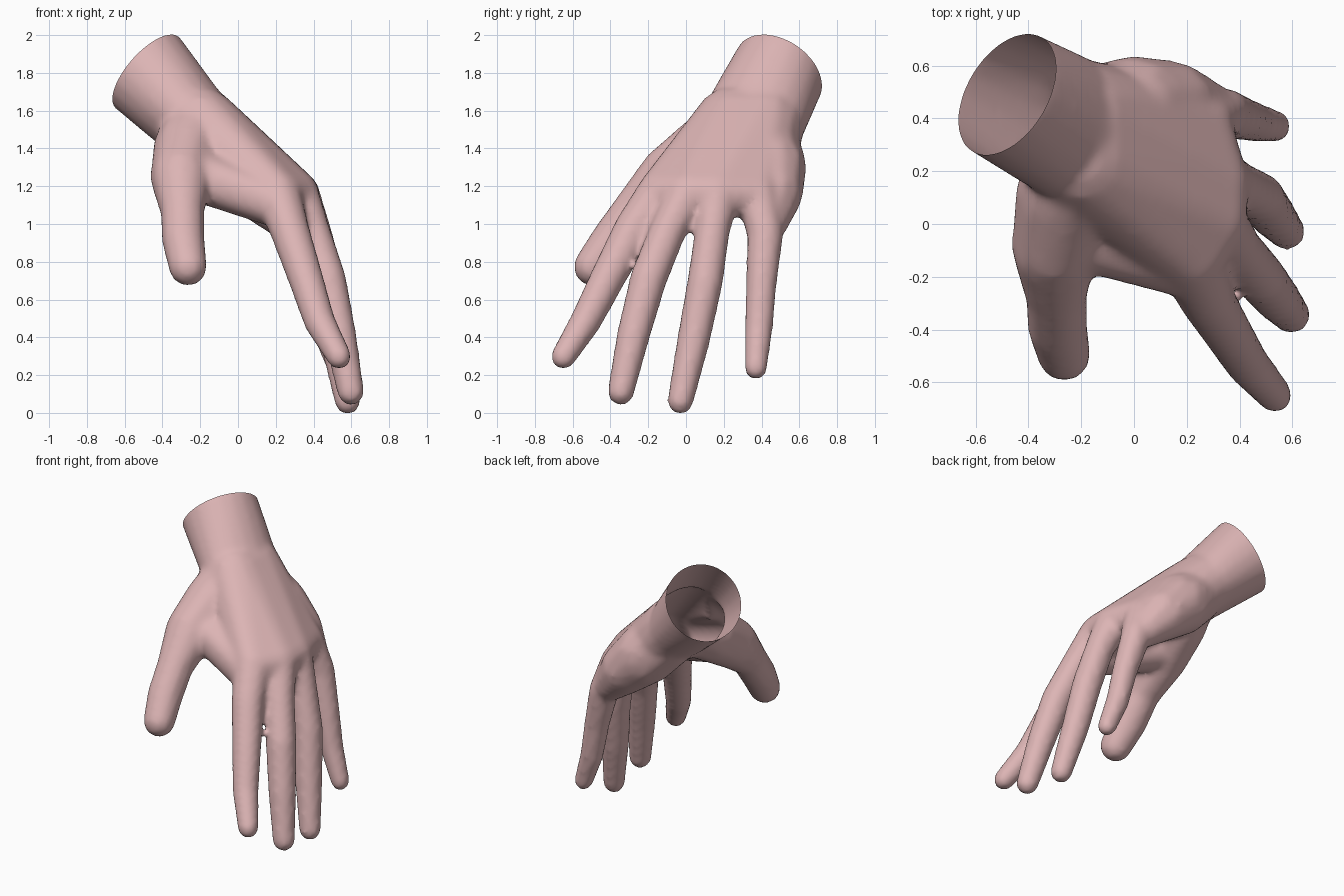
import bpy, bmesh, math
from mathutils import Vector

if "Cube" in bpy.data.objects:
    bpy.data.objects.remove(bpy.data.objects["Cube"], do_unlink=True)

skin = bpy.data.materials.new("skin_pink")
skin.use_nodes = True
skin.diffuse_color = (0.72, 0.46, 0.46, 1)
skin.node_tree.nodes["Principled BSDF"].inputs["Base Color"].default_value = skin.diffuse_color

bm = bmesh.new()


def hull(points):
    """Add the closed convex hull of some points."""
    verts = [bm.verts.new(p) for p in points]
    bmesh.ops.convex_hull(bm, input=verts)
    spare = [v for v in verts if v.is_valid and not v.link_faces]
    bmesh.ops.delete(bm, geom=spare, context="VERTS")


def ball(joint):
    """Points of a sphere given as x, y, z, radius."""
    centre, radius = Vector(joint[:3]), joint[3]
    points = []
    for i in range(1, 8):
        lat = math.pi * i / 8
        for j in range(12):
            lon = math.tau * j / 12
            points.append(centre + radius * Vector((math.sin(lat) * math.cos(lon),
                                                    math.sin(lat) * math.sin(lon), math.cos(lat))))
    return points + [centre + Vector((0, 0, radius)), centre - Vector((0, 0, radius))]


def oval(centre, axis, width, depth):
    """Points of an ellipse square to the axis, its width running across the hand."""
    axis = axis.normalized()
    across = (Vector((0, 1, 0)) - axis * axis.y).normalized()
    up = axis.cross(across)
    return [centre + across * width * math.cos(a) + up * depth * math.sin(a)
            for a in (math.tau * k / 20 for k in range(20))]


def chain(rings):
    for a, b in zip(rings, rings[1:]):
        hull(a + b)


# Wrist
wrist = Vector((-0.48, 0.49, 1.815))
forearm = Vector((0.68, -0.42, -0.60)).normalized()
palm_axis = Vector((0.70, -0.10, -0.70))
sections = [
    (wrist - forearm * 0.12, 0, 0.25, 0.26),
    (wrist, 0, 0.255, 0.255),
    (Vector((-0.26, 0.37, 1.58)), 0.2, 0.275, 0.215),
    (Vector((-0.05, 0.28, 1.37)), 0.6, 0.31, 0.185),
    (Vector((0.10, 0.22, 1.26)), 1, 0.34, 0.15),
]
chain([oval(c, forearm.lerp(palm_axis, t), w, d) for c, t, w, d in sections])

# Fingers, thumb and palm pads: joints as x, y, z, radius
fingers = {
    "index": [(0.21, -0.14, 1.17, 0.125), (0.27, -0.275, 0.99, 0.107), (0.357, -0.413, 0.73, 0.095),
              (0.43, -0.53, 0.50, 0.085), (0.535, -0.65, 0.31, 0.068)],
    "middle": [(0.31, 0.01, 1.17, 0.12), (0.39, -0.095, 0.98, 0.098), (0.475, -0.20, 0.72, 0.1),
               (0.54, -0.28, 0.42, 0.09), (0.597, -0.345, 0.125, 0.073)],
    "ring": [(0.32, 0.17, 1.17, 0.115), (0.40, 0.14, 0.98, 0.095), (0.475, 0.10, 0.70, 0.097),
             (0.52, 0.04, 0.40, 0.09), (0.58, -0.03, 0.075, 0.071)],
    "little": [(0.26, 0.38, 1.16, 0.115), (0.34, 0.42, 0.96, 0.098), (0.41, 0.40, 0.70, 0.083),
               (0.46, 0.385, 0.46, 0.076), (0.535, 0.37, 0.25, 0.062)],
}
pads = {
    "thumb": [(-0.21, 0.24, 1.50, 0.2), (-0.26, 0.12, 1.41, 0.19), (-0.30, -0.09, 1.26, 0.165),
              (-0.295, -0.27, 1.09, 0.118), (-0.29, -0.39, 0.93, 0.115), (-0.265, -0.495, 0.787, 0.103)],
    "thumb_web": [(-0.24, -0.03, 1.28, 0.14), (0.20, -0.16, 1.12, 0.125)],
    "heel_pad": [(-0.16, 0.42, 1.45, 0.18), (0.0, 0.44, 1.31, 0.2), (0.14, 0.45, 1.18, 0.17),
                 (0.28, 0.43, 1.02, 0.11)],
}
for joints in [*fingers.values(), *pads.values()]:
    chain([ball(j) for j in joints])

# Back of the hand: a smooth fan from the wrist to each pair of knuckles
knuckles = [joints[0] for joints in fingers.values()]
roots = [(-0.20, 0.24 + 0.06 * i, 1.54, 0.2) for i in range(4)]
for i in range(3):
    hull([p for j in knuckles[i:i + 2] + roots[i:i + 2] for p in ball(j)])

bmesh.ops.recalc_face_normals(bm, faces=bm.faces)
mesh = bpy.data.meshes.new("hand")
bm.to_mesh(mesh)
bm.free()
hand = bpy.data.objects.new("hand", mesh)
bpy.context.collection.objects.link(hand)

# Fuse the parts into one soft skin
remesh = hand.modifiers.new("fuse", "REMESH")
remesh.mode = "VOXEL"
remesh.voxel_size = 0.02
soften = hand.modifiers.new("soften", "SMOOTH")
soften.factor = 0.5
soften.iterations = 9
graph = bpy.context.evaluated_depsgraph_get()
fused = bpy.data.meshes.new_from_object(hand.evaluated_get(graph))
hand.modifiers.clear()

# Open the wrist and stand the fingertips on the ground
bm = bmesh.new()
bm.from_mesh(fused)
bmesh.ops.bisect_plane(bm, geom=bm.verts[:] + bm.edges[:] + bm.faces[:],
                       plane_co=wrist, plane_no=-forearm, clear_outer=True)
low = min(v.co.z for v in bm.verts)
bmesh.ops.translate(bm, verts=bm.verts, vec=(0, 0, -low))
for f in bm.faces:
    f.smooth = True
bm.to_mesh(fused)
bm.free()
hand.data = fused
fused.materials.clear()
fused.materials.append(skin)
